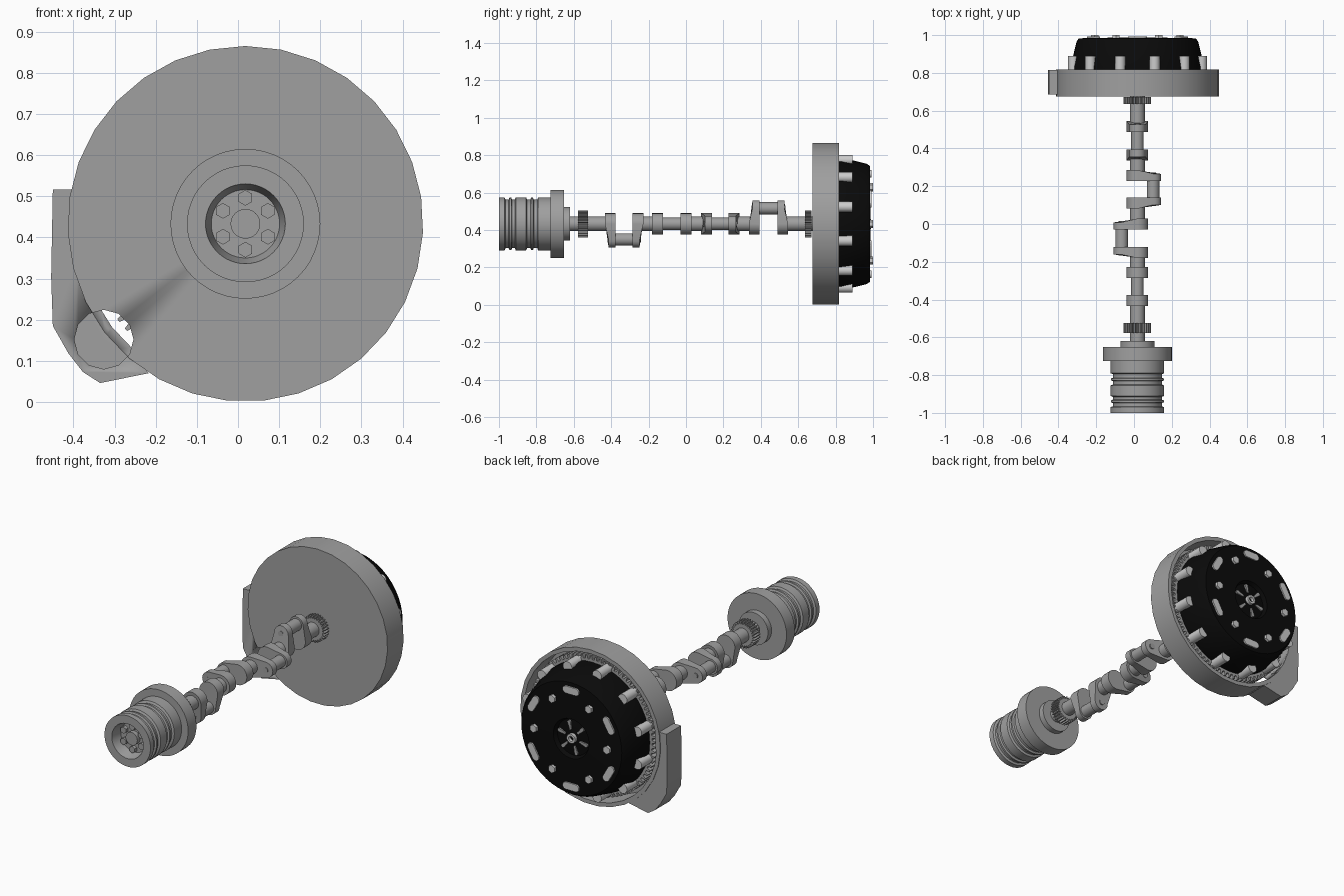
import bpy, bmesh
from math import sin, cos, pi, radians

cube = bpy.data.objects.get("Cube")
if cube:
    bpy.data.objects.remove(cube)

CX, CZ = 0.018, 0.433  # shaft axis, running along y


def material(name, value):
    m = bpy.data.materials.new(name)
    m.use_nodes = True
    colour = (value, value, value, 1)
    m.diffuse_color = colour
    m.node_tree.nodes["Principled BSDF"].inputs["Base Color"].default_value = colour
    return m


STEEL = material("steel grey", 0.35)
BRIGHT = material("light steel", 0.6)
BLACK = material("black", 0.003)


def finish(name, bm, mat, smooth=True):
    bmesh.ops.remove_doubles(bm, verts=bm.verts, dist=1e-5)
    bmesh.ops.recalc_face_normals(bm, faces=bm.faces)
    mesh = bpy.data.meshes.new(name)
    bm.to_mesh(mesh)
    bm.free()
    mesh.materials.append(mat)
    ob = bpy.data.objects.new(name, mesh)
    bpy.context.collection.objects.link(ob)
    bpy.ops.object.select_all(action='DESELECT')
    bpy.context.view_layer.objects.active = ob
    ob.select_set(True)
    if smooth:
        bpy.ops.object.shade_smooth_by_angle(angle=radians(30))
    return ob


def lathe(name, profile, mat=STEEL, sides=32, x=0, z=0, turn=90, closed=False):
    """Spin (radius, y) points round an axis offset (x, z) from the shaft."""
    bm = bmesh.new()
    rings = []
    for r, y in profile:
        if r == 0:
            rings.append([bm.verts.new((CX + x, y, CZ + z))] * sides)
            continue
        angles = [radians(turn) + 2 * pi * i / sides for i in range(sides)]
        rings.append([bm.verts.new((CX + x + r * cos(a), y, CZ + z + r * sin(a))) for a in angles])
    pairs = list(zip(rings, rings[1:]))
    if closed:
        pairs.append((rings[-1], rings[0]))
    for a, b in pairs:
        for i in range(sides):
            j = (i + 1) % sides
            quad = list(dict.fromkeys((a[i], a[j], b[j], b[i])))
            if len(quad) > 2:
                bm.faces.new(quad)
    return finish(name, bm, mat)


def rod(name, r, y0, y1, **kw):
    return lathe(name, [(0, y0), (r, y0), (r, y1), (0, y1)], **kw)


def prism(name, outline, y0, y1, mat=STEEL, shift=None):
    """Extrude an (x, z) outline along y; shift(index) gives (front, back) y offsets."""
    bm = bmesh.new()
    shift = shift or (lambda i: (0, 0))
    front = [bm.verts.new((CX + x, y0 + shift(i)[0], CZ + z)) for i, (x, z) in enumerate(outline)]
    back = [bm.verts.new((CX + x, y1 + shift(i)[1], CZ + z)) for i, (x, z) in enumerate(outline)]
    bm.faces.new(front)
    bm.faces.new(back[::-1])
    n = len(outline)
    for i in range(n):
        j = (i + 1) % n
        bm.faces.new((front[i], front[j], back[j], back[i]))
    return finish(name, bm, mat)


def gear(name, teeth, root, tip, y0, y1):
    pts = []
    for i in range(teeth):
        for part, r in ((0, root), (0.4, root), (0.55, tip), (0.85, tip)):
            a = 2 * pi * (i + part) / teeth
            pts.append((r * cos(a), r * sin(a)))
    return prism(name, pts, y0, y1)


def polar(r, degrees):
    return {"x": r * cos(radians(degrees)), "z": r * sin(radians(degrees))}


def capsule(r0, r1, length, degrees, x=0, z=0):
    """Outline round two circles, the second one 'length' away in a direction."""
    d = radians(degrees)
    pts = []
    for r, off, start in ((r0, 0, 90), (r1, length, -90)):
        for i in range(13):
            a = d + radians(start + 15 * i)
            pts.append((x + off * cos(d) + r * cos(a), z + off * sin(d) + r * sin(a)))
    return pts


# Grooved pulley with recessed front and wide flange
lathe("pulley", [(0, -.94), (.083, -.94), (.097, -1), (.142, -1),
                 (.142, -.97), (.13, -.965), (.13, -.948), (.14, -.944), (.14, -.934), (.13, -.93), (.13, -.915),
                 (.142, -.91), (.142, -.855), (.13, -.85), (.13, -.832), (.14, -.828), (.14, -.818),
                 (.13, -.814), (.13, -.795), (.142, -.79), (.142, -.725), (.182, -.725),
                 (.182, -.652), (.09, -.652), (.09, -.62), (0, -.62)], sides=48)
rod("pulley_centre_bolt", .036, -.965, -.93)
for k in range(6):
    rod("pulley_hex_bolt", .019, -.96, -.93, sides=6, **polar(.063, 30 + 60 * k))

# Timing gears at both ends of the crank
gear("front_timing_gear", 28, .06, .073, -.578, -.525)
gear("rear_timing_gear", 28, .06, .073, .635, .672)

# Main shaft pieces between the throws
throws = ((-.405, -.257, -90), (-.152, 0, 180), (.11, .257, 0), (.365, .517, 90))
HALF = .029
starts = [-.63] + [t[1] for t in throws]
ends = [t[0] for t in throws] + [.69]
for y0, y1 in zip(starts, ends):
    rod("main_journal", .039, y0, y1)

# Crank throws: two tapered webs joined by an offset pin
for ya, yb, direction in throws:
    outline = capsule(.057, .043, .083, direction)
    prism("crank_web", outline, ya - HALF, ya + HALF, shift=lambda i: (.02 if i > 12 else 0, 0))
    prism("crank_web", outline, yb - HALF, yb + HALF, shift=lambda i: (0, -.02 if i > 12 else 0))
    rod("crank_pin", .033, ya, yb, **polar(.083, direction))
    for y in (ya - .012, yb + .012):
        rod("pin_end", .016, y - .004, y + .004, sides=16, **polar(.083, direction))

# Bell housing, open at the back, with the starter pocket on one side
housing = lathe("bell_housing", [(0, .676), (.432, .676), (.432, .818), (.41, .818),
                                 (.41, .692), (0, .692)], sides=31)
pocket = prism("starter_pocket", [(-.395, .083), (-.468, .083), (-.472, -.13), (-.468, -.248),
                                  (-.43, -.315), (-.395, -.36), (-.353, -.387), (-.235, -.363),
                                  (-.274, -.315), (-.354, -.215), (-.405, -.08)], .686, .814)
cutter = rod("starter_hole_cutter", .072, .6, .785, sides=12, x=-.344, z=-.281)
cutter.hide_render = True
for ob in (housing, pocket):
    mod = ob.modifiers.new("starter_hole", 'BOOLEAN')
    mod.operation, mod.solver, mod.object = 'DIFFERENCE', 'EXACT', cutter
    bpy.context.view_layer.objects.active = ob
    bpy.ops.object.modifier_move_to_index(modifier=mod.name, index=0)
    bpy.ops.object.modifier_apply(modifier=mod.name)
bpy.data.objects.remove(cutter)

# Flywheel with starter ring teeth
gear("flywheel_ring_gear", 84, .368, .388, .735, .80)

# Black clutch cover with a dished centre
lathe("clutch_cover", [(0, .79), (.355, .79), (.355, .83), (.322, .965), (.31, .983),
                       (.11, .987), (.1, .965), (.03, .972), (0, .972)], mat=BLACK, sides=48)
for k in range(12):
    rod("cover_rim_bolt", .028, .79, .89, mat=BRIGHT, sides=16, **polar(.352, 15 + 30 * k))
for k in range(6):
    a = 60 * k
    rod("cover_hex_bolt", .022, .975, 1.0, mat=BRIGHT, sides=6, **polar(.226, a))
    # Rounded pads set across the radius, and spring fingers round the hub
    mid, tangent = polar(.268, a + 30), polar(.03, a + 120)
    prism("cover_pad", capsule(.02, .02, .06, a + 120, mid["x"] - tangent["x"], mid["z"] - tangent["z"]),
          .97, .992, mat=BRIGHT)
    prism("spring_finger", capsule(.006, .01, .035, a + 15, **polar(.05, a + 15)), .965, .976)
lathe("release_hub", [(.014, .96), (.026, .96), (.026, .99), (.014, .99)], mat=BRIGHT, sides=24, closed=True)
